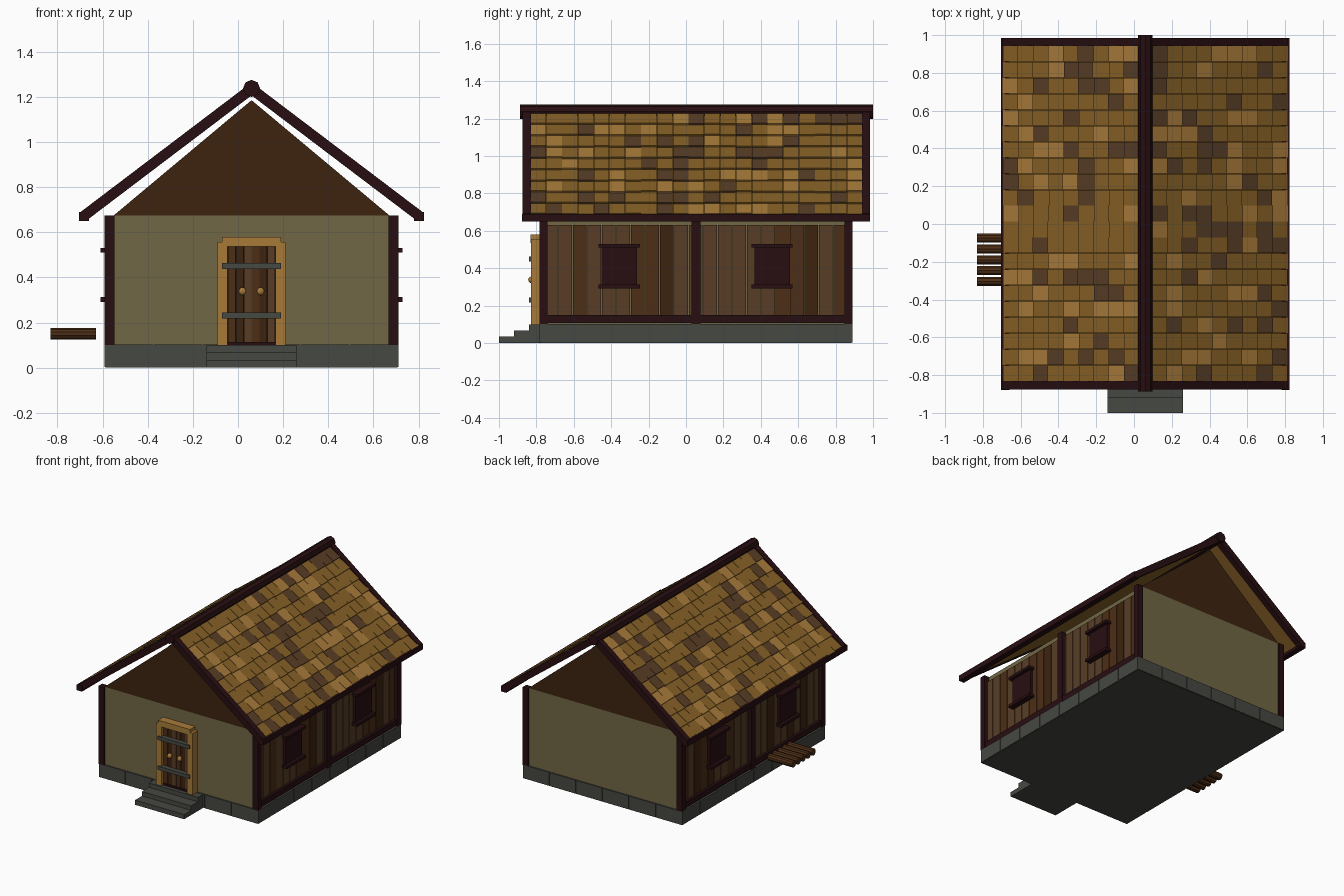
import bpy, bmesh, math, random
from mathutils import Vector, Matrix

if "Cube" in bpy.data.objects:
    bpy.data.objects.remove(bpy.data.objects["Cube"])

random.seed(7)
CX = 0.06          # centre line of the house


def srgb(r, g, b):
    def lin(c):
        c /= 255
        return c / 12.92 if c <= 0.04045 else ((c + 0.055) / 1.055) ** 2.4
    return (lin(r), lin(g), lin(b), 1)


COLOURS = {
    "stone": srgb(70, 72, 66), "plaster": srgb(113, 103, 69),
    "dark_trim": srgb(39, 14, 17), "dark_wood": srgb(61, 36, 15),
    "mid_wood": srgb(77, 46, 22), "brown_wood": srgb(88, 61, 38),
    "ochre": srgb(134, 96, 37), "light_ochre": srgb(167, 122, 57),
}
MATS = {}
for n, c in COLOURS.items():
    MATS[n] = bpy.data.materials.new(n)
    MATS[n].diffuse_color = c


def finish(name, bm, mats):
    bmesh.ops.recalc_face_normals(bm, faces=bm.faces)
    me = bpy.data.meshes.new(name)
    bm.to_mesh(me)
    bm.free()
    for m in mats:
        me.materials.append(MATS[m])
    ob = bpy.data.objects.new(name, me)
    bpy.context.collection.objects.link(ob)
    return ob


def add_box(bm, lo, hi, mat=0, f=None):
    """Box between two corners, optionally passed through a mapping f."""
    g = bmesh.ops.create_cube(bm, size=1)
    for v in g["verts"]:
        p = [lo[i] + (hi[i] - lo[i]) * (v.co[i] + 0.5) for i in range(3)]
        v.co = f(*p) if f else Vector(p)
    for fc in {fc for v in g["verts"] for fc in v.link_faces}:
        fc.material_index = mat


def boxes(name, mat, items, f=None):
    bm = bmesh.new()
    for lo, hi in items:
        add_box(bm, lo, hi, 0, f)
    return finish(name, bm, [mat])


def cylinder(name, mat, a, b, r, sides):
    a, b = Vector(a), Vector(b)
    d = b - a
    rot = d.to_track_quat('Z', 'Y').to_matrix().to_4x4()
    bm = bmesh.new()
    bmesh.ops.create_cone(bm, cap_ends=True, segments=sides, radius1=r, radius2=r,
                          depth=d.length, matrix=Matrix.Translation((a + b) / 2) @ rot)
    return finish(name, bm, [mat])


def side_map(s):
    """x measured outward from the centre line on side s."""
    return lambda x, y, z: Vector((CX + s * x, y, z))


ANG = math.atan(0.758)
CA, SA = math.cos(ANG), math.sin(ANG)


def slope_map(s, tilt=0, s0=0):
    """(distance down slope, y, height off slope) on roof side s."""
    def f(t, y, d):
        d += tilt * (t - s0)
        return Vector((CX + s * (t * CA + d * SA), y, 1.235 - t * SA + d * CA))
    return f


# Foundation core and facing stones
X0, X1, Y0, Y1 = -0.592, 0.712, -0.782, 0.89
boxes("foundation_core", "stone", [((X0 + .006, Y0 + .006, 0), (X1 - .006, Y1 - .006, 0.1))])
stones, g = [], 0.0025
for i in range(6):
    w = (X1 - X0) / 6
    for ya, yb in ((Y0, Y0 + .04), (Y1 - .04, Y1)):
        stones.append(((X0 + i * w + g, ya, 0.003), (X0 + (i + 1) * w - g, yb, 0.102)))
for i in range(8):
    w = (Y1 - Y0) / 8
    for xa, xb in ((X0, X0 + .04), (X1 - .04, X1)):
        stones.append(((xa, Y0 + i * w + g, 0.003), (xb, Y0 + (i + 1) * w - g, 0.102)))
boxes("foundation_stones", "stone", stones)

# Front steps
boxes("front_steps", "stone", [((-0.14, -1 + .08 * i, 0), (0.26, Y0 + .02, (.035, .068, .1)[i]))
                               for i in range(3)])

# Plaster walls
boxes("plaster_walls", "plaster", [((CX - .61, -.772, .1), (CX + .61, .88, .675))])

# Gable prism
bm = bmesh.new()
tri = bm.faces.new([bm.verts.new((CX + x, -.772, z)) for x, z in ((-.61, .675), (.61, .675), (0, 1.185))])
ext = bmesh.ops.extrude_face_region(bm, geom=[tri], use_keep_orig=True)
bmesh.ops.translate(bm, vec=(0, 1.652, 0), verts=[v for v in ext["geom"] if isinstance(v, bmesh.types.BMVert)])
finish("gable", bm, ["dark_wood"])

for s, side in ((-1, "left"), (1, "right")):
    f = side_map(s)
    # Posts and sill
    boxes(side + "_wall_frame", "dark_trim", [
        ((.607, Y0 - .002, .1), (.652, -.74, .675)), ((.607, .847, .1), (.652, Y1, .675)),
        ((.605, .03, .1), (.648, .078, .66)), ((.605, -.75, .108), (.645, .86, .15))], f)

    # Wall planks
    bm = bmesh.new()
    w = 1.587 / 20.5
    for i in range(21):
        y = -.742 + (i - .25) * w
        add_box(bm, (.6, y + .0025, .14), (.625, y + w - .0025, .632),
                random.choices((0, 1, 2), (5, 2, 3))[0], f)
    finish(side + "_wall_planks", bm, ["brown_wood", "dark_wood", "mid_wood"])

    # Shutters with cross bars
    for k, yc in enumerate((-.357, .46)):
        boxes(f"{side}_shutter_{k + 1}", "dark_trim", [
            ((.61, yc - .095, .3), (.645, yc + .095, .525)),
            ((.61, yc - .11, .51), (.669, yc + .11, .53)),
            ((.61, yc - .11, .292), (.669, yc + .11, .313))], f)

    # Roof deck
    boxes(side + "_roof_deck", "ochre", [((0, -.84, -.015), (.92, .95, .003))], slope_map(s))

    # Shingles, each tilted to overlap the row below
    bm = bmesh.new()
    pitch, ncol, ya, yb = .1, 21, -.832, .943
    cw = (yb - ya) / ncol
    for r in range(9):
        for c in range(ncol):
            t0 = .022 + r * pitch
            t1 = t0 + pitch + .006 + random.uniform(-.004, .004)
            y = ya + c * cw
            add_box(bm, (t0, y + .001, .001), (t1, y + cw - .001, .012),
                    random.choices((0, 1, 2), (56, 24, 20))[0], slope_map(s, .1, t0))
    finish(side + "_shingles", bm, ["ochre", "light_ochre", "brown_wood"])

    # Verge boards and eave beam
    boxes(side + "_verge_boards", "dark_trim", [
        ((0, -.875, -.023), (.93, -.83, .023)), ((0, .942, -.023), (.93, .985, .023))], slope_map(s))
    boxes(side + "_eave_beam", "dark_trim", [((.72, -.878, .65), (.764, .985, .69))], f)

# Ridge pole
cylinder("ridge_pole", "dark_trim", (CX, -.887, 1.237), (CX, 1, 1.237), .038, 8)

# Door frame, threshold and planks
boxes("door_frame", "light_ochre", [
    ((-.09, -.83, .1), (-.046, -.76, .556)), ((.166, -.83, .1), (.21, -.76, .556)),
    ((-.09, -.828, .536), (.21, -.76, .556)), ((-.07, -.832, .536), (.19, -.76, .58))])
boxes("door_threshold", "dark_trim", [((-.046, -.812, .1), (.166, -.76, .114)),
                                      ((-.046, -.79, .1), (.166, -.76, .54))])
bm = bmesh.new()
for i in range(6):
    x = -.046 + i * .0353
    add_box(bm, (x + .001, -.805, .114), (x + .0343, -.77, .537), (0, 1, 2, 0, 1, 2)[i])
finish("door_planks", bm, ["mid_wood", "dark_wood", "brown_wood"])

# Door straps and knobs
boxes("door_straps", "stone", [((-.07, -.839, z), (.19, -.8, z + .027)) for z in (.437, .217)])
for n, x in (("left", .02), ("right", .1)):
    bm = bmesh.new()
    bmesh.ops.create_uvsphere(bm, u_segments=10, v_segments=6, radius=.018,
                              matrix=Matrix.Translation((x, -.826, .338)))
    finish(n + "_door_knob", bm, ["light_ochre"])
    cylinder(n + "_knob_stem", "light_ochre", (x, -.826, .338), (x, -.8, .338), .008, 8)

# Row of logs beside the left wall
for i in range(5):
    y = -.075 - i * .0573
    cylinder(f"log_{i + 1}", "mid_wood", (-.83, y, .15), (-.63, y, .15), .025, 10)

for m in bpy.data.materials:
    if m.users and not m.is_grease_pencil:
        m.use_nodes = True
        m.node_tree.nodes["Principled BSDF"].inputs["Base Color"].default_value = m.diffuse_color
